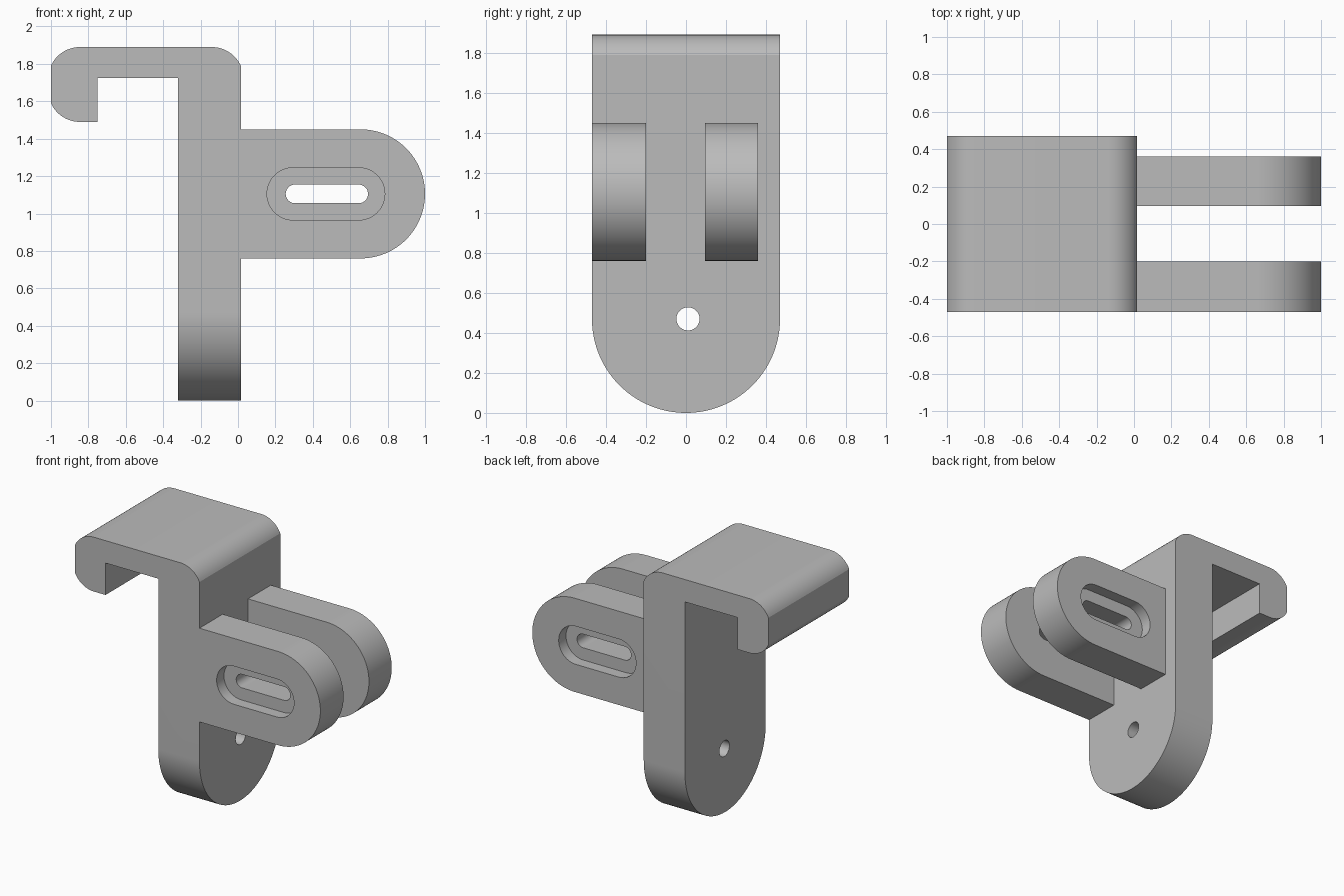
import bpy, bmesh
from math import cos, sin, radians, pi

if "Cube" in bpy.data.objects:
    bpy.data.objects.remove(bpy.data.objects["Cube"], do_unlink=True)

grey = bpy.data.materials.new("plain grey")
grey.use_nodes = True
colour = (0.5, 0.5, 0.5, 1)
grey.diffuse_color = colour
grey.node_tree.nodes["Principled BSDF"].inputs["Base Color"].default_value = colour


def arc(cx, cy, r, start, end, steps=24):
    angles = [radians(start + (end - start) * i / steps) for i in range(steps + 1)]
    return [(cx + r * cos(a), cy + r * sin(a)) for a in angles]


def slot(x0, x1, z, r):
    return arc(x1 - r, z, r, -90, 90) + arc(x0 + r, z, r, 90, 270)


def prism(name, points, axis, low, high):
    """Extrude an outline: (x, z) along y, or (y, z) along x."""
    bm = bmesh.new()
    place = (lambda p: (p[0], low, p[1])) if axis == "y" else (lambda p: (low, p[0], p[1]))
    face = bm.faces.new([bm.verts.new(place(p)) for p in points])
    side = bmesh.ops.extrude_face_region(bm, geom=[face])["geom"]
    move = (0, high - low, 0) if axis == "y" else (high - low, 0, 0)
    bmesh.ops.translate(bm, vec=move, verts=[g for g in side if isinstance(g, bmesh.types.BMVert)])
    bmesh.ops.recalc_face_normals(bm, faces=bm.faces)
    mesh = bpy.data.meshes.new(name)
    bm.to_mesh(mesh)
    bm.free()
    mesh.materials.append(grey)
    obj = bpy.data.objects.new(name, mesh)
    bpy.context.collection.objects.link(obj)
    return obj


def combine(target, tool, operation):
    """Apply a boolean and discard the tool."""
    mod = target.modifiers.new(operation, "BOOLEAN")
    mod.operation, mod.object, mod.solver = operation, tool, "EXACT"
    bpy.context.view_layer.objects.active = target
    bpy.ops.object.modifier_apply(modifier=mod.name)
    bpy.data.objects.remove(tool, do_unlink=True)


# Hook and back plate profile
HALF, TOP, UNDER, LIP = 0.47, 1.89, 1.725, 1.49
FACE, R = 0.015, 0.17
CUT = 24.2  # corner arcs stop short where the flat sides trim them
profile = [(-0.32, 0), (FACE, 0)]
profile += arc(FACE - 0.155, TOP - R, R, CUT, 90, 16)
profile += arc(-0.845, TOP - R, R, 90, 180 - CUT, 16)
profile += arc(-0.845, LIP + R, R, 180 + CUT, 270, 16)
profile += [(-0.75, LIP), (-0.75, UNDER), (-0.32, UNDER)]
bracket = prism("hook_bracket", profile, "y", -HALF, HALF)

# Rounded lower end of the plate
rounded = arc(0, HALF, HALF, 180, 360, 64) + [(HALF, 2), (-HALF, 2)]
combine(bracket, prism("end_shape", rounded, "x", -1.2, 0.2), "INTERSECT")

# Two arms, each with a recess on its outer face and a through slot
ARM_Z, ARM_R, DEPTH = 1.105, 0.345, 0.085
arm_outline = [(-0.1, ARM_Z - ARM_R)] + arc(1 - ARM_R, ARM_Z, ARM_R, -90, 90, 48) + [(-0.1, ARM_Z + ARM_R)]
for low, high, outer in ((-HALF, -0.2, -1), (0.095, 0.36, 1)):
    arm = prism("arm", arm_outline, "y", low, high)
    span = (low - 0.1, low + DEPTH) if outer < 0 else (high - DEPTH, high + 0.1)
    combine(arm, prism("recess", slot(0.155, 0.785, ARM_Z, 0.14), "y", *span), "DIFFERENCE")
    combine(arm, prism("slot", slot(0.255, 0.695, ARM_Z, 0.05), "y", low - 0.1, high + 0.1), "DIFFERENCE")
    combine(bracket, arm, "UNION")

# Screw hole through the plate
hole = arc(0.01, HALF, 0.058, 0, 360, 32)[:-1]
combine(bracket, prism("hole", hole, "x", -0.5, 0.2), "DIFFERENCE")

# Smooth curved walls, crisp edges
bpy.ops.object.select_all(action="DESELECT")
bracket.select_set(True)
bpy.context.view_layer.objects.active = bracket
bpy.ops.object.shade_smooth_by_angle(angle=radians(20))
